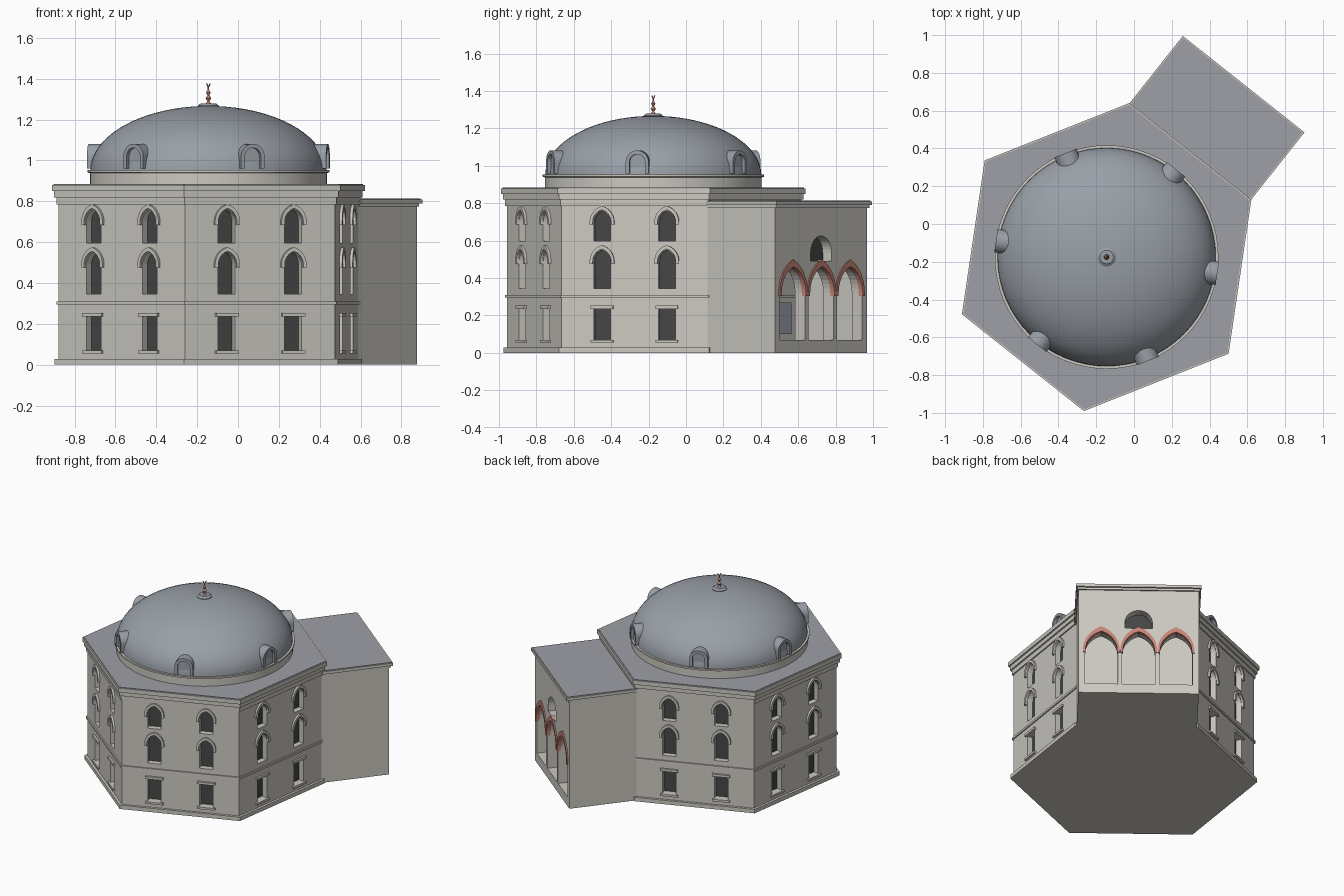
import bpy, bmesh, math
from mathutils import Matrix, Vector

cube = bpy.data.objects.get("Cube")
if cube:
    bpy.data.objects.remove(cube)


def material(name, rgb):
    m = bpy.data.materials.new(name)
    m.use_nodes = True
    m.diffuse_color = (*rgb, 1)
    bsdf = next(n for n in m.node_tree.nodes if n.type == 'BSDF_PRINCIPLED')
    bsdf.inputs["Base Color"].default_value = (*rgb, 1)
    bsdf.inputs["Roughness"].default_value = 0.8
    return m


STONE = material("pale_stone", (0.60, 0.58, 0.53))
LEAD = material("dome_lead", (0.32, 0.35, 0.39))
ROOF = material("roof_grey", (0.34, 0.35, 0.38))
DARK = material("window_dark", (0.06, 0.06, 0.06))
BRICK = material("red_brick", (0.56, 0.23, 0.18))
BLUE = material("blue_grey_panel", (0.38, 0.40, 0.49))

CENTRE = Vector((-0.145, -0.175, 0))
PORCH_ANGLE = math.radians(51.6)
R_WALL = 0.79
APOTHEM = R_WALL * math.cos(math.pi / 6)
HALF = R_WALL / 2


def add(name, mesh, mat, matrix):
    mesh.materials.clear()
    mesh.materials.append(mat)
    ob = bpy.data.objects.new(name, mesh)
    bpy.context.collection.objects.link(ob)
    ob.matrix_world = matrix
    return ob


def slab(name, outlines, matrix, z0, z1, mat):
    """Flat outlines (nested ones become holes) extruded from z0 to z1."""
    cu = bpy.data.curves.new(name, 'CURVE')
    cu.dimensions = '2D'
    cu.fill_mode = 'BOTH'
    cu.extrude = (z1 - z0) / 2
    for pts in outlines:
        sp = cu.splines.new('POLY')
        sp.points.add(len(pts) - 1)
        for p, (x, y) in zip(sp.points, pts):
            p.co = (x, y, 0, 1)
        sp.use_cyclic_u = True
        sp.use_smooth = False
    tmp = bpy.data.objects.new(name, cu)
    bpy.context.collection.objects.link(tmp)
    dg = bpy.context.evaluated_depsgraph_get()
    mesh = bpy.data.meshes.new_from_object(tmp.evaluated_get(dg))
    bpy.data.objects.remove(tmp)
    return add(name, mesh, mat, matrix @ Matrix.Translation((0, 0, (z0 + z1) / 2)))


def lathe(name, profile, mat, segments):
    bm = bmesh.new()
    vs = [bm.verts.new((r, 0, z)) for r, z in profile]
    es = [bm.edges.new(pair) for pair in zip(vs, vs[1:])]
    bmesh.ops.spin(bm, geom=vs + es, cent=(0, 0, 0), axis=(0, 0, 1),
                   angle=math.tau, steps=segments, use_merge=True)
    bmesh.ops.remove_doubles(bm, verts=bm.verts, dist=1e-5)
    bmesh.ops.recalc_face_normals(bm, faces=bm.faces)
    mesh = bpy.data.meshes.new(name)
    bm.to_mesh(mesh)
    bm.free()
    ob = add(name, mesh, mat, Matrix.Translation(CENTRE))
    bpy.ops.object.select_all(action='DESELECT')
    ob.select_set(True)
    bpy.context.view_layer.objects.active = ob
    bpy.ops.object.shade_smooth_by_angle(angle=math.radians(35))
    return ob


def face_frame(angle, dist):
    """Local x runs along the wall, y is up, z points outwards."""
    c, s = math.cos(angle), math.sin(angle)
    m = Matrix(((-s, 0, c, 0), (c, 0, s, 0), (0, 1, 0, 0), (0, 0, 0, 1)))
    return Matrix.Translation(CENTRE + Vector((c, s, 0)) * dist) @ m


def rect(x, w, z0, z1):
    return [(x - w, z0), (x + w, z0), (x + w, z1), (x - w, z1)]


def arc(x, a, spring, rise, n=8):
    """Two-centred arch from right springing over the apex to the left."""
    c = (rise * rise - a * a) / (2 * a)
    top = math.atan2(rise, c)
    right = [((a + c) * math.cos(top * i / n) - c, (a + c) * math.sin(top * i / n))
             for i in range(n + 1)]
    pts = right + [(-px, pz) for px, pz in reversed(right[:-1])]
    return [(x + px, spring + pz) for px, pz in pts]


def arch(x, a, base, spring, rise):
    return [(x - a, base), (x + a, base)] + arc(x, a, spring, rise)


def band(x, a, b, base, spring, rise_a, rise_b):
    """Arched strip between outer half width a and inner half width b."""
    return ([(x + a, base)] + arc(x, a, spring, rise_a) + [(x - a, base), (x - b, base)]
            + arc(x, b, spring, rise_b)[::-1] + [(x + b, base)])


def hexagon(r):
    return [(r * math.cos(PORCH_ANGLE + math.radians(30 + 60 * k)),
             r * math.sin(PORCH_ANGLE + math.radians(30 + 60 * k))) for k in range(6)]


# Hexagonal body: dark core, plinth, string course, stepped cornice, roof
base = Matrix.Translation(CENTRE)
for name, r, z0, z1, mat in (
        ("dark_core", (APOTHEM - 0.04) / math.cos(math.pi / 6), 0.02, 0.80, DARK),
        ("plinth", 0.81, 0, 0.028, STONE),
        ("string_course", 0.80, 0.295, 0.31, STONE),
        ("cornice_lower", 0.80, 0.785, 0.82, STONE),
        ("cornice_middle", 0.812, 0.82, 0.85, STONE),
        ("cornice_upper", 0.824, 0.85, 0.88, STONE),
        ("main_roof", 0.815, 0.88, 0.884, ROOF)):
    slab(name, [hexagon(r)], base, z0, z1, mat)

# Five walls with three rows of windows each
for k in range(1, 6):
    frame = face_frame(PORCH_ANGLE + math.radians(60 * k), APOTHEM)
    holes, hoods, ledges = [], [], []
    for x in (-0.175, 0.175):
        holes += [rect(x, 0.045, 0.07, 0.235),
                  arch(x, 0.045, 0.345, 0.49, 0.06),
                  arch(x, 0.045, 0.597, 0.70, 0.06)]
        for z in (0.49, 0.70):
            hoods.append(band(x, 0.066, 0.049, z - 0.015, z, 0.085, 0.065))
        ledges += [rect(x, 0.06, 0.235, 0.252), rect(x, 0.06, 0.055, 0.07)]
    slab(f"wall_{k}", [rect(0, HALF, 0, 0.80)] + holes, frame, -0.042, 0, STONE)
    slab(f"window_hoods_{k}", hoods, frame, -0.01, 0.014, STONE)
    slab(f"window_ledges_{k}", ledges, frame, -0.01, 0.014, STONE)

# Wall inside the porch, with two panels
inner = face_frame(PORCH_ANGLE, APOTHEM)
slab("porch_back_wall", [rect(0, HALF, 0, 0.80)], inner, -0.042, 0, STONE)
slab("porch_panels", [rect(s * 0.25, 0.07, 0.10, 0.27) for s in (-1, 1)],
     inner, -0.002, 0.006, BLUE)

# Porch: arcaded front, side walls, floor and roof
DEPTH = 1.145
front = face_frame(PORCH_ANGLE, DEPTH)
bays = (-0.245, 0, 0.245)
openings = [arch(x, 0.108, 0.068, 0.32, 0.145) for x in bays]
fanlight = arch(0, 0.09, 0.49, 0.535, 0.09)
slab("porch_front", [rect(0, HALF, 0, 0.79), fanlight] + openings, front, -0.07, 0, STONE)
slab("fanlight_pane", [rect(0, 0.12, 0.48, 0.66)], front, -0.078, -0.06, DARK)
slab("brick_arches", [band(x, 0.121, 0.104, 0.305, 0.32, 0.178, 0.141) for x in bays],
     front, -0.02, 0.008, BRICK)
span = DEPTH - APOTHEM
for side, s in (("left", -1), ("right", 1)):
    slab(f"porch_{side}_wall", [rect(s * (HALF - 0.0125), 0.0125, 0, 0.79)],
         front, -span - 0.02, -0.01, STONE)
slab("porch_floor", [rect(0, HALF - 0.005, 0, 0.066)], front, -span, -0.01, STONE)
slab("porch_cornice_lower", [rect(0, 0.402, 0.775, 0.79)], front, -span, 0.01, STONE)
slab("porch_cornice_upper", [rect(0, 0.411, 0.79, 0.81)], front, -span, 0.023, STONE)
slab("porch_roof", [rect(0, 0.404, 0.81, 0.814)], front, -span, 0.016, ROOF)

# Drum, dome and cap
lathe("drum", [(0, 0.87), (0.58, 0.87), (0.58, 0.938), (0.592, 0.942),
               (0.592, 0.953), (0, 0.953)], STONE, 64)
dome = [(0.578 * math.cos(t), 0.95 + 0.317 * math.sin(t))
        for t in (math.pi / 2 * i / 20 for i in range(20))]
lathe("dome", dome + [(0, 1.267)], LEAD, 64)
lathe("dome_cap", [(0.05, 1.255), (0.05, 1.27), (0.036, 1.28), (0, 1.28)], LEAD, 24)

# Six arched dormers around the dome
for k in range(6):
    frame = face_frame(PORCH_ANGLE + math.radians(60 * k), 0.592)
    slab(f"dormer_frame_{k}", [band(0, 0.062, 0.042, 0.96, 1.02, 0.062, 0.042)],
         frame, -0.09, 0, LEAD)
    slab(f"dormer_panel_{k}", [arch(0, 0.045, 0.96, 1.02, 0.045)],
         frame, -0.09, -0.02, LEAD)

# Finial with beads and a forked tip
beads = [(0, 1.275), (0.012, 1.28), (0.005, 1.292)]
for z, r in ((1.305, 0.014), (1.332, 0.011)):
    beads += [(r * 0.6, z - 0.009), (r, z), (r * 0.6, z + 0.009), (0.004, z + 0.013)]
lathe("finial", beads + [(0.003, 1.362), (0, 1.362)], BRICK, 12)
fork = [(0, 1.352), (0.014, 1.376), (0.010, 1.377), (0, 1.362), (-0.010, 1.377), (-0.014, 1.376)]
slab("finial_fork", [fork], face_frame(math.radians(-45), 0), -0.002, 0.002, BRICK)
